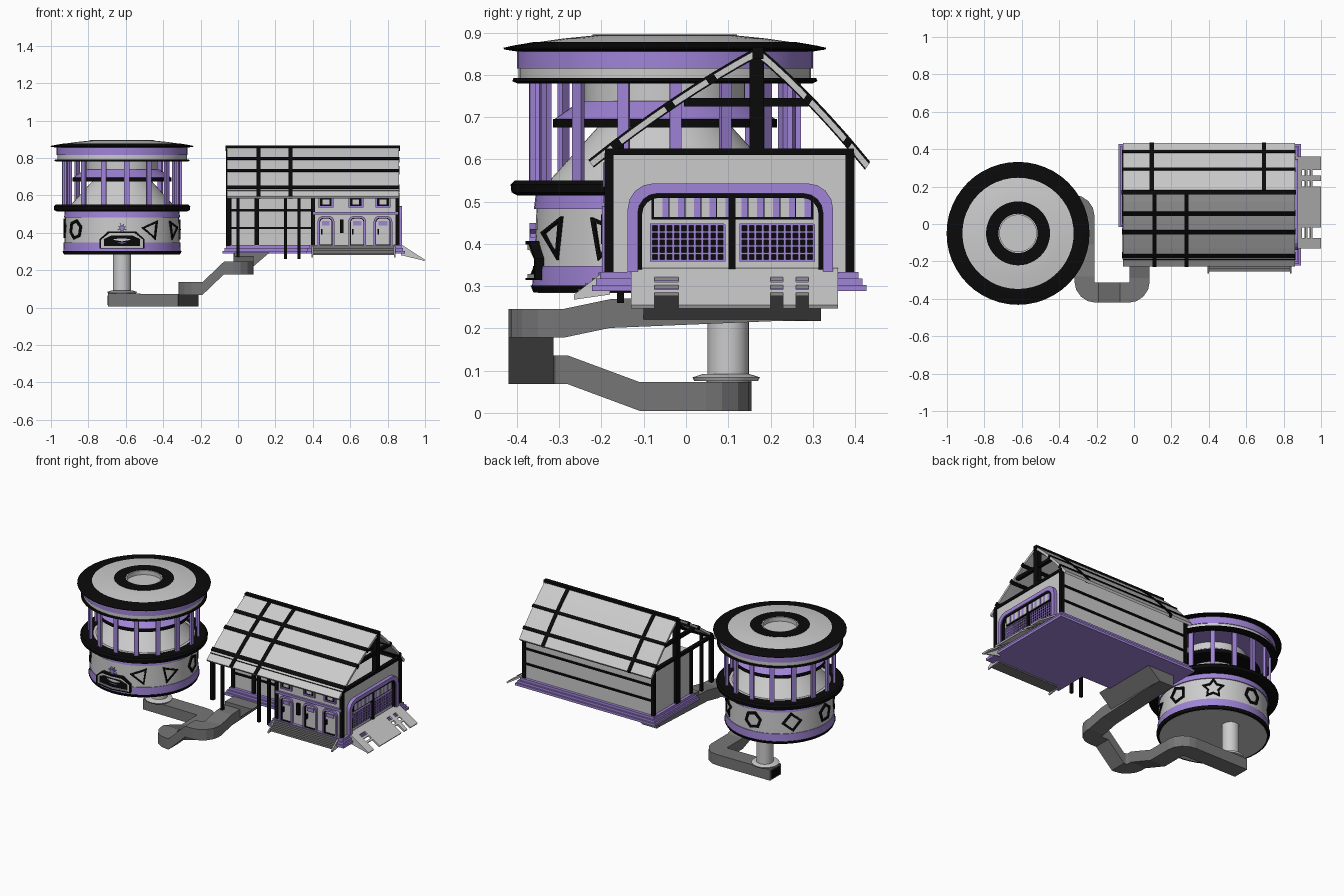
import bpy, bmesh
from math import sin, cos, pi, radians
from mathutils import Vector

if "Cube" in bpy.data.objects:
    bpy.data.objects.remove(bpy.data.objects["Cube"])


def material(name, rgb):
    m = bpy.data.materials.new(name)
    m.diffuse_color = (*rgb, 1)
    m.use_nodes = True
    m.node_tree.nodes["Principled BSDF"].inputs["Base Color"].default_value = m.diffuse_color
    return m


PURPLE = material("purple", (0.35, 0.23, 0.68))
BLACK = material("black", (0.003, 0.003, 0.003))
DARK = material("dark_grey", (0.18, 0.18, 0.18))


def make(name, verts, faces, mat=None, smooth=False):
    me = bpy.data.meshes.new(name)
    me.from_pydata([tuple(v) for v in verts], [], faces)
    bm = bmesh.new()
    bm.from_mesh(me)
    bmesh.ops.recalc_face_normals(bm, faces=bm.faces)
    bm.to_mesh(me)
    bm.free()
    if smooth:
        me.shade_smooth()
        me.set_sharp_from_angle(angle=radians(30))
    if mat:
        me.materials.append(mat)
    ob = bpy.data.objects.new(name, me)
    bpy.context.collection.objects.link(ob)
    return ob


def plate(name, pts, d0, d1, place, mat=None, hole=None):
    """Extrude a 2D outline between depths d0 and d1, optionally with a matching hole outline."""
    n = len(pts)
    loops = [(pts, d0), (pts, d1)] + ([(hole, d1), (hole, d0)] if hole else [])
    verts = [place(u, v, d) for l, d in loops for u, v in l]
    k = len(loops)
    faces = []
    for a in range(k if hole else 1):
        b = (a + 1) % k
        faces += [(a*n + i, a*n + (i+1) % n, b*n + (i+1) % n, b*n + i) for i in range(n)]
    if not hole:
        faces += [tuple(range(n)), tuple(range(n, 2*n))]
    return make(name, verts, faces, mat)


def box(name, x, y, z, mat=None):
    return plate(name, rect(*x, *y), z[0], z[1], lambda u, v, d: (u, v, d), mat)


def rect(u0, u1, v0, v1):
    return [(u0, v0), (u1, v0), (u1, v1), (u0, v1)]


def arch(u0, u1, v0, v1, r):
    """Upright outline with rounded upper corners."""
    a = [(u1 - r + r*cos(t*pi/8), v1 - r + r*sin(t*pi/8)) for t in range(5)]
    b = [(u0 + r - r*sin(t*pi/8), v1 - r + r*cos(t*pi/8)) for t in range(5)]
    return [(u0, v0), (u1, v0)] + a + b


TX, TY = -0.62, -0.05


def lathe(name, prof, mat=None, c=(TX, TY), seg=48):
    """Revolve a closed (r, z) profile."""
    n = len(prof)
    verts = [(c[0] + r*cos(2*pi*i/seg), c[1] + r*sin(2*pi*i/seg), z) for i in range(seg) for r, z in prof]
    faces = [(i*n + j, (i+1) % seg*n + j, (i+1) % seg*n + (j+1) % n, i*n + (j+1) % n)
             for i in range(seg) for j in range(n)]
    return make(name, verts, faces, mat, True)


def band(name, r0, r1, z0, z1, mat=None, inner=0.001):
    return lathe(name, [(inner, z0), (r0, z0), (r1, z1), (inner, z1)], mat)


# --- Round tower: drum, rings, core and roof ---
band("tower_underside", .3, .3, .284, .3)
band("tower_foot_ring", .311, .318, .285, .302, BLACK, .295)
band("tower_lower_band", .314, .312, .302, .348, PURPLE)
band("tower_drum", .308, .304, .348, .482)
band("tower_upper_band", .31, .306, .482, .515, PURPLE)
lathe("tower_mid_ring", [(.29, .515), (.35, .515), (.363, .522), (.365, .54), (.355, .55), (.29, .55)], BLACK)
band("tower_deck", .3, .3, .51, .549)
band("core_cone", .275, .16, .548, .675)
band("core_floor", .265, .265, .675, .695, BLACK)
band("core_band", .262, .2, .695, .738, PURPLE)
band("core_neck", .19, .19, .738, .8)
lathe("upper_ring", [(.32, .78), (.35, .78), (.361, .785), (.358, .793), (.32, .793)], BLACK)
band("roof_soffit", .33, .33, .785, .8, PURPLE)
band("roof_drum", .346, .346, .793, .815)
band("roof_band", .35, .35, .815, .856, PURPLE)
lathe("roof_rim", [(.105, .855), (.33, .852), (.38, .86), (.382, .864), (.36, .869), (.308, .878), (.105, .874)], BLACK)
lathe("roof_shell", [(.15, .87), (.31, .876), (.24, .886), (.17, .893), (.15, .893)])
lathe("roof_cap_ring", [(.105, .87), (.171, .87), (.171, .895), (.105, .896)], BLACK)
lathe("roof_well_wall", [(.098, .855), (.106, .855), (.106, .894), (.098, .894)])
band("roof_well", .1, .1, .855, .868)


def tower(off):
    """Map (u along wall, v height, d outward) onto the drum; off is degrees from the front."""
    def f(u, v, d):
        a = radians(off) + u/.306
        return (TX + (.306 + d)*sin(a), TY - (.306 + d)*cos(a), v)
    return f


# Purple columns
for i in range(16):
    plate("tower_column", rect(-.013, .013, .55, .785), .002, .016, tower(22.5*i + 4.5), PURPLE)


# Hearth opening at the front of the drum
def hearth(g):
    return [(-.115 + g, .315 + g*.6), (0, .315 + g*.6), (.115 - g, .315 + g*.6), (.115 - g, .365),
            (.07 - g*.7, .407 - g), (0, .407 - g), (-.07 + g*.7, .407 - g), (-.115 + g, .365)]


P = tower(0)
plate("hearth_frame", hearth(0), -.01, .024, P, BLACK, hearth(.008))
plate("hearth_surround", hearth(.008), -.01, .019, P, None, hearth(.022))
plate("hearth_opening", hearth(.022), -.01, .012, P, BLACK)
star = [((.026 if k % 2 else .01)*cos(k*pi/8), .425 + (.026 if k % 2 else .01)*sin(k*pi/8)) for k in range(16)]
plate("hearth_star", star, -.005, .014, P, PURPLE)

# Irregular framed windows around the drum
for ang, n, turn, w in [(-54, 6, .3, .055), (31, 3, .9, .06), (63, 3, .2, .06), (100, 5, 1.9, .055),
                        (140, 10, .3, .065), (185, 6, .2, .055), (228, 4, .1, .06), (272, 5, 1.57, .058)]:
    def shape(s):
        return [(s*w*cos(turn + 2*pi*k/n)*(.55 if n == 10 and k % 2 else 1),
                 .418 + s*w*sin(turn + 2*pi*k/n)*(.55 if n == 10 and k % 2 else 1)) for k in range(n)]
    plate("drum_window_frame", shape(1), -.012, .008, tower(ang), BLACK, shape(.72))

# --- Support pole and square duct ---
lathe("pole", [(.001, .07), (.049, .07), (.049, .29), (.001, .29)], None, (TX, .1), 24)
lathe("pole_flange", [(.001, .075), (.075, .075), (.08, .084), (.055, .092), (.001, .092)], None, (TX, .095), 24)


def duct(name, path, half, tall):
    """Sweep a square section along a path, keeping its sides vertical."""
    verts, pts = [], [Vector(p) for p in path]
    for i, p in enumerate(pts):
        dirs = [(b - a).xy.normalized() for a, b in zip(pts[max(i-1, 0):i+1], pts[max(i-1, 0)+1:i+2])]
        t = sum(dirs, Vector((0, 0))).normalized()
        s = half / max(t.dot(dirs[0]), .5)
        verts += [(p.x - a*t.y*s, p.y + a*t.x*s, p.z + b*tall) for a, b in ((-1, -1), (1, -1), (1, 1), (-1, 1))]
    m = len(pts)
    faces = [(i*4 + j, i*4 + (j+1) % 4, i*4 + 4 + (j+1) % 4, i*4 + 4 + j) for i in range(m-1) for j in range(4)]
    return make(name, verts, faces + [(0, 1, 2, 3), tuple(range(4*m-4, 4*m))], DARK)


def bend(cx, cy, r, a0, a1, z):
    return [(cx + r*cos(radians(a0 + (a1-a0)*k/4)), cy + r*sin(radians(a0 + (a1-a0)*k/4)), z) for k in range(5)]


duct("supply_duct", [(-.695, .102, .041)] + bend(-.325, .042, .06, 90, 0, .039)
     + [(-.265, -.11, .039), (-.265, -.28, .102)] + bend(-.203, -.305, .062, 180, 270, .102)
     + [(-.19, -.367, .102), (-.075, -.367, .212)] + bend(-.03, -.307, .06, 270, 360, .212)
     + [(.03, -.29, .212), (.03, -.18, .235), (.03, .3, .255)], .053, .034)
box("duct_end_opening", (-.698, -.69), (.06, .14), (.015, .065), BLACK)
plate("duct_outlet", [(.08, .218), (.17, .295), (-.02, .295), (-.02, .218)], -.1, .32,
      lambda u, v, d: (u, d, v), DARK)

# --- House body: L-shaped plan with an open porch at the front left ---
WINGS = [("long_wing", -.045, .855, .02, .39), ("front_wing", .4, .855, -.185, .39)]
for n, x0, x1, y0, y1 in WINGS:
    box(n + "_walls", (x0, x1), (y0, y1), (.32, .612))
    for g, z0, z1 in ((.037, .288, .303), (.028, .303, .318), (.018, .318, .334)):
        box(n + "_plinth", (x0 - g, x1 + g), (y0 - g, y1 + g), (z0, z1), PURPLE)
for y in (-.18, .385):
    box("eave_beam", (-.055, .86), (y - .012, y + .012), (.61, .626), BLACK)
for x in (-.05, .85):
    box("end_beam", (x - .012, x + .012), (-.19, .39), (.61, .626), BLACK)
for x, y in [(.852, -.182), (.852, .388), (-.045, .388), (-.045, .02), (.4, -.182), (-.05, -.18), (.1, .02)]:
    box("corner_post", (x - .011, x + .011), (y - .011, y + .011), (.33, .615), BLACK)
for x in (.0, .255, .325):
    box("porch_post", (x - .008, x + .008), (-.163, -.147), (.26, .64), BLACK)
for z in (.425, .52):
    box("back_strap", (-.045, .855), (.385, .397), (z - .006, z + .006), BLACK)
    box("porch_strap", (-.045, .4), (.013, .025), (z - .006, z + .006), BLACK)

# --- Curved gable roof with black battens, open trusses at the ends ---
RY, RZ = .17, .855


def roof(side, t, up=0):
    ey, ez = (-.225, .59) if side < 0 else (.43, .585)
    return (RY + (ey - RY)*t + side*up*.55, RZ + (ez - RZ)*t + .05*t*(1 - t) + up*.8)


def roof_strip(name, side, t0, t1, x0, x1, lo, hi, mat=None):
    ts = [t0 + (t1 - t0)*k/8 for k in range(9)]
    pts = [roof(side, t, hi) for t in ts] + [roof(side, t, lo) for t in reversed(ts)]
    plate(name, pts, x0, x1, lambda u, v, d: (d, u, v), mat)


for side, bars, ribs in ((-1, (.28, .53, .85), (.11, .28)), (1, (.46, .82), (.095, .695))):
    roof_strip("roof_slope", side, 0, 1, -.06, .86, -.009, .006)
    for t in bars:
        roof_strip("roof_batten", side, t - .024, t + .024, -.064, .864, -.012, .011, BLACK)
    for x in ribs:
        roof_strip("roof_rib", side, 0, 1, x - .011, x + .011, -.012, .011, BLACK)
box("ridge_beam", (-.066, .866), (RY - .013, RY + .013), (.838, .866), BLACK)
for x, z in ((-.05, .33), (.845, .615)):
    box("king_post", (x - .015, x + .015), (.15, .185), (z, .85), BLACK)
    box("collar_beam", (x - .01, x + .01), (-.005, .29), (.725, .745), BLACK)

# --- Garage door on the right end ---
R = lambda u, v, d: (.855 + d, u, v)
for a, b, m, d in [(.0, .024, PURPLE, .022), (.024, .034, BLACK, .016)]:
    plate("garage_arch", arch(-.138 + a, .348 - a, .334, .543 - a, .06 - a*.6), 0, d, R, m,
          arch(-.138 + b, .348 - b, .334, .543 - b, .06 - b*.6))
plate("garage_divider", rect(.1, .117, .334, .52), 0, .014, R, BLACK)
plate("transom_frame", rect(-.082, .302, .458, .514), 0, .008, R, BLACK)
for i in range(10):
    u = -.076 + i*.0374
    plate("transom_pane", rect(u, u + .02, .463, .509), 0, .011, R)
    plate("transom_bar", rect(u + .02, u + .035, .463, .509), 0, .011, R, PURPLE)
for u0 in (-.085, .127):
    plate("grid_back", rect(u0, u0 + .175, .358, .446), 0, .006, R, BLACK)
    for i in range(11):
        u = u0 + i*.0172
        plate("grid_upright", rect(u, u + .006, .358, .446), 0, .01, R, PURPLE)
    for i in range(6):
        plate("grid_rail", rect(u0, u0 + .175, .358 + i*.017, .363 + i*.017), 0, .01, R, PURPLE)

# Slotted loading ramp with side cheek
S = lambda u, v, d: (.862 + .136*v + d*.5, u, .34 - .088*v + d*.85)
for u0, u1 in ((-.13, -.075), (-.018, .2), (.29, .36)):
    plate("ramp_plank", rect(u0, u1, 0, 1), -.006, .004, S)
for u0, u1 in ((-.075, -.018), (.2, .29)):
    for v0, v1 in ((0, .25), (.38, .46), (.58, .66)):
        plate("ramp_tread", rect(u0, u1, v0, v1), -.006, .004, S)
plate("ramp_rib", rect(.23, .26, 0, 1), -.006, .004, S)
plate("ramp_cheek", [(.872, .33), (.998, .25), (.872, .25 + .03)], -.13, -.122, lambda u, v, d: (u, d, v))

# --- Front doors, small windows and steps ---
F = lambda u, v, d: (u, -.185 - d, v)
for x0, x1 in ((.425, .515), (.59, .685), (.725, .825)):
    plate("door_frame", arch(x0, x1, .334, .49, .03), 0, .014, F, PURPLE, arch(x0 + .01, x1 - .01, .334, .48, .023))
    plate("door_line", arch(x0 + .01, x1 - .01, .334, .48, .023), 0, .009, F, BLACK,
          arch(x0 + .014, x1 - .014, .338, .476, .02))
    plate("door_pane", rect(x0 + .025, x1 - .025, .44, .462), 0, .008, F, PURPLE)
    plate("door_handle", rect(x0 + .02, x0 + .028, .39, .42), 0, .014, F, BLACK)
for x in (.47, .63, .775):
    plate("window_frame", rect(x - .04, x + .04, .535, .592), 0, .012, F, PURPLE, rect(x - .031, x + .031, .543, .584))
    plate("window_glass", rect(x - .031, x + .031, .543, .584), 0, .004, F, BLACK)
    plate("window_pane", rect(x - .018, x + .018, .55, .578), 0, .007, F)
plate("front_rail", rect(.4, .855, .497, .512), 0, .012, F, PURPLE)
plate("front_lamp", rect(.545, .565, .4, .47), 0, .016, F, BLACK)
X = lambda u, v, d: (d, u, v)
stair = [(-.18, .28)]
for i in range(4):
    stair += [(-.255 + i*.016, .28 + i*.013), (-.255 + i*.016, .293 + i*.013)]
plate("front_steps", stair + [(-.18, .332)], .4, .835, X, DARK)
for x in (.392, .835):
    plate("step_cheek", [(-.18, .28), (-.265, .268), (-.265, .28), (-.19, .338), (-.18, .338)], x, x + .008, X)
